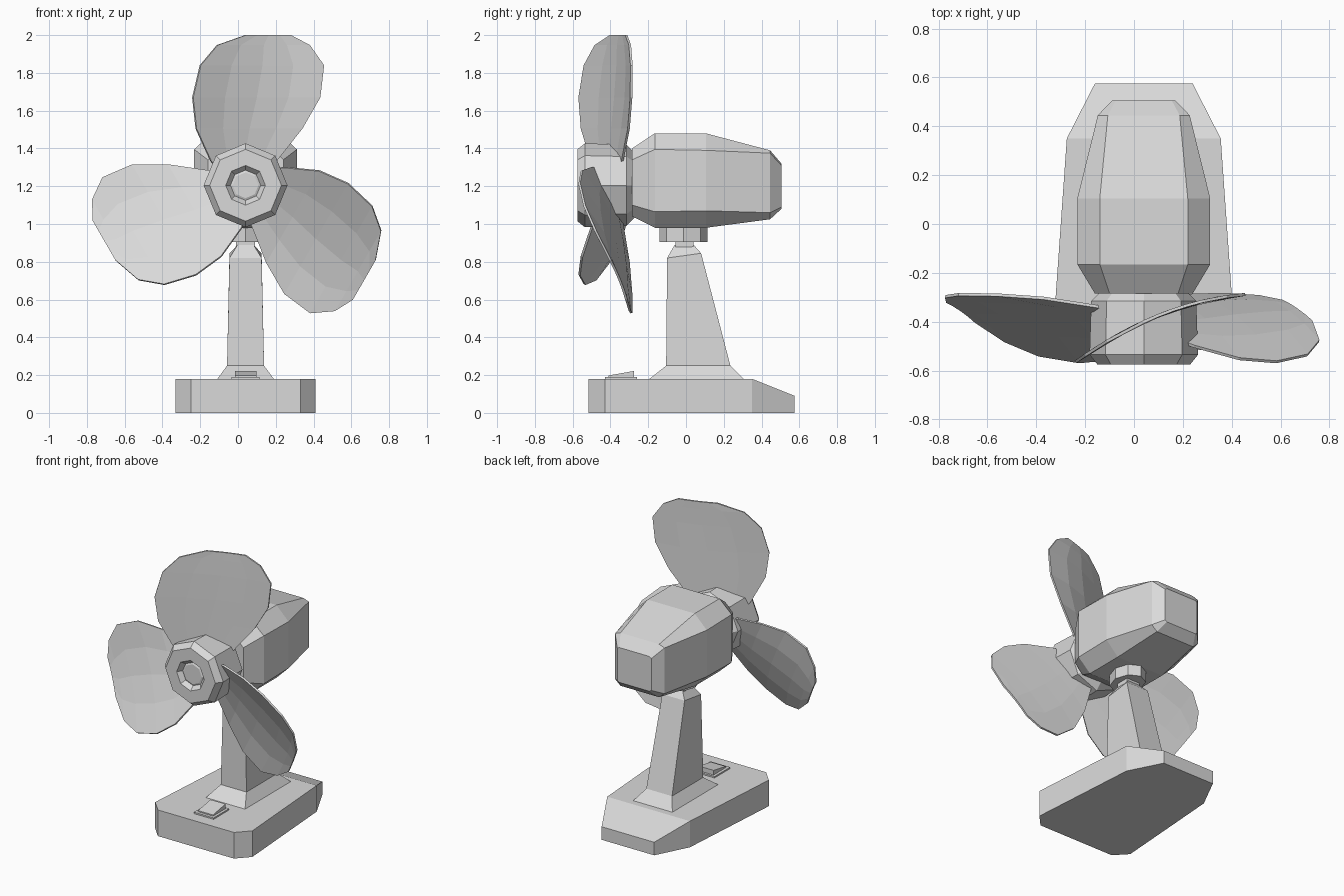
import bpy, bmesh, math
from mathutils import Matrix, Vector

if "Cube" in bpy.data.objects:
    bpy.data.objects.remove(bpy.data.objects["Cube"])

CX, HUB_Z = 0.04, 1.205

grey = bpy.data.materials.new("light grey")
grey.use_nodes = True
grey.diffuse_color = (0.7, 0.7, 0.7, 1)
grey.node_tree.nodes["Principled BSDF"].inputs["Base Color"].default_value = (0.7, 0.7, 0.7, 1)


def finish(bm, name):
    bmesh.ops.recalc_face_normals(bm, faces=bm.faces)
    mesh = bpy.data.meshes.new(name)
    bm.to_mesh(mesh)
    bm.free()
    mesh.materials.append(grey)
    ob = bpy.data.objects.new(name, mesh)
    bpy.context.collection.objects.link(ob)
    return ob


def loft(rings):
    """Skin matching rings of points and cap both ends."""
    bm = bmesh.new()
    rows = [[bm.verts.new(p) for p in ring] for ring in rings]
    n = len(rows[0])
    for a, b in zip(rows, rows[1:]):
        for i in range(n):
            j = (i + 1) % n
            bm.faces.new((a[i], a[j], b[j], b[i]))
    bm.faces.new(rows[0])
    bm.faces.new(rows[-1])
    return bm


def rect(half, y0, y1, z, z_back=None):
    zb = z if z_back is None else z_back
    return [(CX - half, y0, z), (CX + half, y0, z),
            (CX + half, y1, zb), (CX - half, y1, zb)]


def octagon(r, y, turn=0):
    return [(CX + r * math.sin(a), y, HUB_Z + r * math.cos(a))
            for a in (turn + i * math.pi / 4 for i in range(8))]


# Base: tapered slab with clipped corners and a sloping tail
half = [(0.29, -0.515), (0.37, -0.43), (0.315, 0.35), (0.2, 0.575)]
outline = [(CX + x, y) for x, y in half] + [(CX - x, y) for x, y in reversed(half)]
bm = loft([[(x, y, z) for x, y in outline] for z in (0, 0.18)])
bmesh.ops.bisect_plane(bm, geom=bm.verts[:] + bm.edges[:] + bm.faces[:], dist=1e-4,
                       plane_co=(0, 0.35, 0.18), plane_no=Vector((0, 0.09, 0.225)).normalized(),
                       clear_outer=True)
bmesh.ops.holes_fill(bm, edges=[e for e in bm.edges if e.is_boundary])
finish(bm, "base")

# Stand: flared foot running into a tapered column
finish(loft([rect(0.153, -0.2, 0.31, 0.175), rect(0.098, -0.105, 0.235, 0.25),
             rect(0.085, -0.1, 0.08, 0.82, 0.845), rect(0.042, -0.06, 0.04, 0.89)]), "stand")

# Power switch: plate and rocker
finish(loft([rect(0.075, -0.43, -0.26, z) for z in (0.175, 0.19)]), "switch_plate")
finish(loft([rect(0.057, -0.41, -0.275, 0.185), rect(0.057, -0.41, -0.275, 0.198, 0.222)]),
       "switch_rocker")

# Swivel joint under the motor
finish(loft([rect(0.05, -0.055, 0.04, z) for z in (0.85, 0.92)]), "swivel_pin")
bm = bmesh.new()
bmesh.ops.create_cone(bm, cap_ends=True, segments=8, radius1=0.127, radius2=0.127, depth=0.1,
                      matrix=Matrix.Translation((CX, -0.013, 0.955)) @ Matrix.Diagonal((0.8, 1, 1, 1)))
finish(bm, "swivel_block")


# Motor housing: chamfered box sections along y
def motor_ring(y, side, flat, top, shoulder, hip, bottom):
    right = [(flat, top), (side, shoulder), (side, hip), (flat, bottom)]
    return [(CX + x, y, z) for x, z in right] + [(CX - x, y, z) for x, z in reversed(right)]


finish(loft([motor_ring(-0.285, 0.20, 0.14, 1.40, 1.34, 1.10, 1.04),
             motor_ring(-0.165, 0.272, 0.18, 1.48, 1.395, 1.065, 0.98),
             motor_ring(0.105, 0.272, 0.18, 1.48, 1.39, 1.07, 0.98),
             motor_ring(0.445, 0.188, 0.147, 1.39, 1.375, 1.06, 1.025),
             motor_ring(0.505, 0.13, 0.115, 1.32, 1.31, 1.09, 1.08)]), "motor_housing")

# Hub: octagonal nose with a recessed centre
finish(loft([octagon(r, y) for r, y in
             [(0.17, -0.27), (0.19, -0.29), (0.215, -0.315), (0.222, -0.535), (0.19, -0.575),
              (0.105, -0.575), (0.08, -0.545), (0.068, -0.55)]]), "hub")

# Blades: pitched paddle, rows of (height, left edge, right edge) from the axis
ROWS = [(0.06, -0.13, 0.1), (0.13, -0.185, 0.165), (0.3, -0.262, 0.3), (0.465, -0.28, 0.395),
        (0.635, -0.24, 0.415), (0.742, -0.15, 0.34), (0.795, 0.0, 0.24)]
COLUMNS = 5
for k, name in enumerate(("top_blade", "left_blade", "right_blade")):
    bm = bmesh.new()
    grid = []
    for z, left, right in ROWS:
        xs = [left + (right - left) * i / (COLUMNS - 1) for i in range(COLUMNS)]
        grid.append([bm.verts.new((x, -0.4 + 0.46 * x - 0.46 * x * x, z)) for x in xs])
    for a, b in zip(grid, grid[1:]):
        for i in range(COLUMNS - 1):
            bm.faces.new((a[i], a[i + 1], b[i + 1], b[i]))
    bm.transform(Matrix.Translation((CX, 0, HUB_Z)) @ Matrix.Rotation(k * math.tau / 3, 4, "Y"))
    blade = finish(bm, name)
    solid = blade.modifiers.new("thickness", "SOLIDIFY")
    solid.thickness, solid.offset = 0.012, 0
